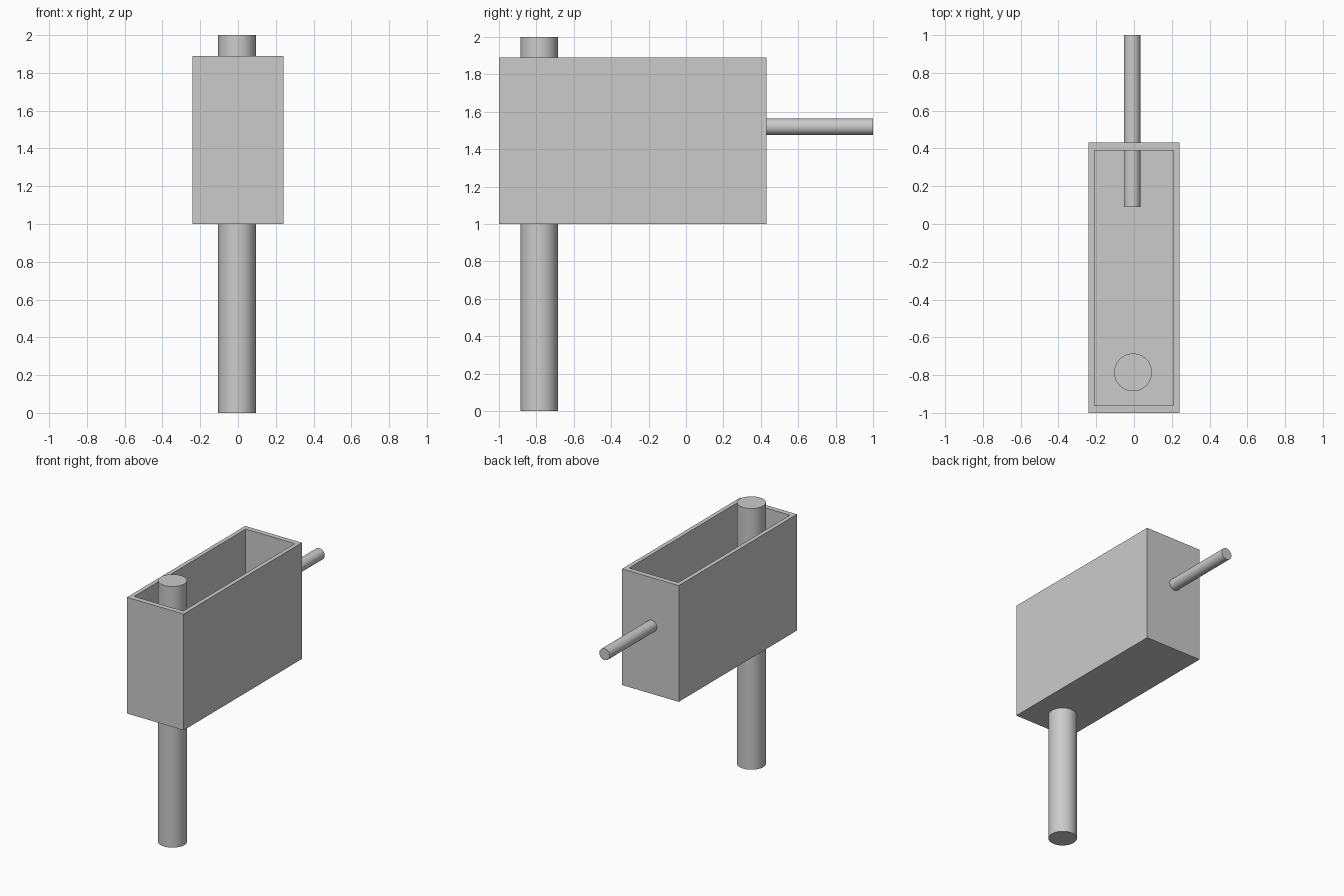
import bpy
import bmesh
from mathutils import Vector
from math import pi

cube = bpy.data.objects.get("Cube")
if cube:
    bpy.data.objects.remove(cube, do_unlink=True)

# Single plain grey
grey = bpy.data.materials.new("plain grey")
grey.use_nodes = True
colour = (0.6, 0.6, 0.6, 1)
grey.diffuse_color = colour
grey.node_tree.nodes["Principled BSDF"].inputs["Base Color"].default_value = colour


def rod(name, centre, radius, length, tilt=0):
    bpy.ops.mesh.primitive_cylinder_add(vertices=48, radius=radius, depth=length,
                                        location=centre, rotation=(tilt, 0, 0))
    ob = bpy.context.object
    ob.name = name
    ob.data.materials.append(grey)
    bpy.ops.object.shade_smooth_by_angle()


def open_box(name, low, high, wall_x, wall_y, floor):
    low, high = Vector(low), Vector(high)
    size, centre = high - low, (low + high) / 2
    bm = bmesh.new()
    bmesh.ops.create_cube(bm, size=1)
    for v in bm.verts:
        v.co = centre + v.co * size
    # Inset the top for the rim, then push it down to the floor
    top = max(bm.faces, key=lambda f: f.calc_center_median().z)
    bmesh.ops.inset_individual(bm, faces=[top], thickness=wall_x)
    for v in top.verts:
        v.co.x = centre.x + (size.x / 2 - wall_x) * (1 if v.co.x > centre.x else -1)
        v.co.y = centre.y + (size.y / 2 - wall_y) * (1 if v.co.y > centre.y else -1)
    cavity = bmesh.ops.extrude_discrete_faces(bm, faces=[top])["faces"][0]
    for v in cavity.verts:
        v.co.z = low.z + floor
    bmesh.ops.recalc_face_normals(bm, faces=bm.faces)
    mesh = bpy.data.meshes.new(name)
    bm.to_mesh(mesh)
    bm.free()
    mesh.materials.append(grey)
    bpy.context.collection.objects.link(bpy.data.objects.new(name, mesh))


# Open tray, upright post through its floor, rod through its back wall
open_box("open_box", (-0.24, -1, 1), (0.24, 0.43, 1.89), 0.032, 0.04, 0.04)
rod("upright_post", (-0.005, -0.785, 1), 0.1, 2)
rod("back_rod", (-0.01, 0.545, 1.52), 0.044, 0.91, pi / 2)
